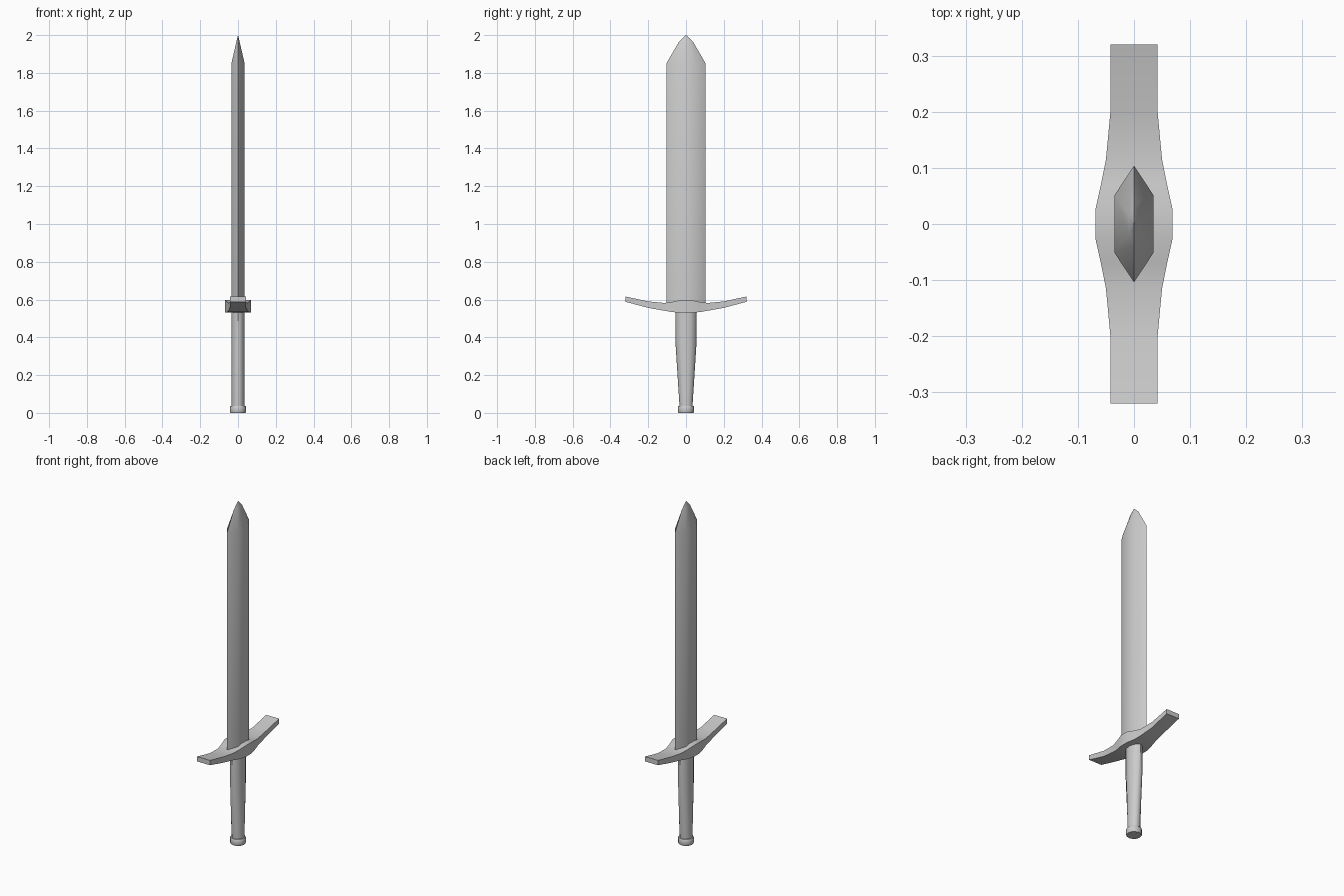
import bpy, bmesh, math

if "Cube" in bpy.data.objects:
    bpy.data.objects.remove(bpy.data.objects["Cube"])


def loft(name, rings, smooth_angle=None):
    """Skin equal-length point rings and cap both ends."""
    bm = bmesh.new()
    loops = [[bm.verts.new(p) for p in ring] for ring in rings]
    n = len(loops[0])
    for a, b in zip(loops, loops[1:]):
        for i in range(n):
            j = (i + 1) % n
            bm.faces.new((a[i], a[j], b[j], b[i]))
    bm.faces.new(loops[0][::-1])
    bm.faces.new(loops[-1])
    bmesh.ops.remove_doubles(bm, verts=bm.verts, dist=1e-5)
    bmesh.ops.recalc_face_normals(bm, faces=bm.faces)
    mesh = bpy.data.meshes.new(name)
    bm.to_mesh(mesh)
    bm.free()
    obj = bpy.data.objects.new(name, mesh)
    bpy.context.collection.objects.link(obj)
    if smooth_angle:
        bpy.ops.object.select_all(action='DESELECT')
        bpy.context.view_layer.objects.active = obj
        obj.select_set(True)
        bpy.ops.object.shade_smooth_by_angle(angle=math.radians(smooth_angle))
    return obj


def hexagon(hx, hy, z):
    f = hy * 0.49
    return [(0, hy, z), (-hx, f, z), (-hx, -f, z), (0, -hy, z), (hx, -f, z), (hx, f, z)]


def oval(rx, ry, z, n=12):
    return [(rx * math.cos(math.tau * i / n), ry * math.sin(math.tau * i / n), z)
            for i in range(n)]


# Blade: hexagonal section with a faceted point
loft("blade", [hexagon(0.035, 0.104, 0.56), hexagon(0.035, 0.104, 1.85),
               hexagon(0.008, 0.036, 1.967), hexagon(0.0005, 0.001, 2.0)], 40)

# Crossguard: half profile (y, half width, bottom z, top z), mirrored across y
half = [(0.025, 0.069, 0.532, 0.598), (0.07, 0.059, 0.533, 0.588),
        (0.115, 0.050, 0.541, 0.582), (0.20, 0.042, 0.556, 0.59),
        (0.32, 0.042, 0.588, 0.616)]
stations = [(-y, w, b, t) for y, w, b, t in reversed(half)] + half
loft("crossguard", [[(-w, y, b), (w, y, b), (w, y, t), (-w, y, t)]
                    for y, w, b, t in stations], 30)

# Grip: oval section, narrowing towards the pommel
loft("grip", [oval(0.034, 0.034, 0.03), oval(0.035, 0.055, 0.36),
              oval(0.035, 0.055, 0.55)], 40)

# Pommel: short round cap
loft("pommel", [oval(0.040, 0.040, 0.0), oval(0.043, 0.043, 0.006),
                oval(0.043, 0.043, 0.032), oval(0.040, 0.040, 0.037)], 35)
